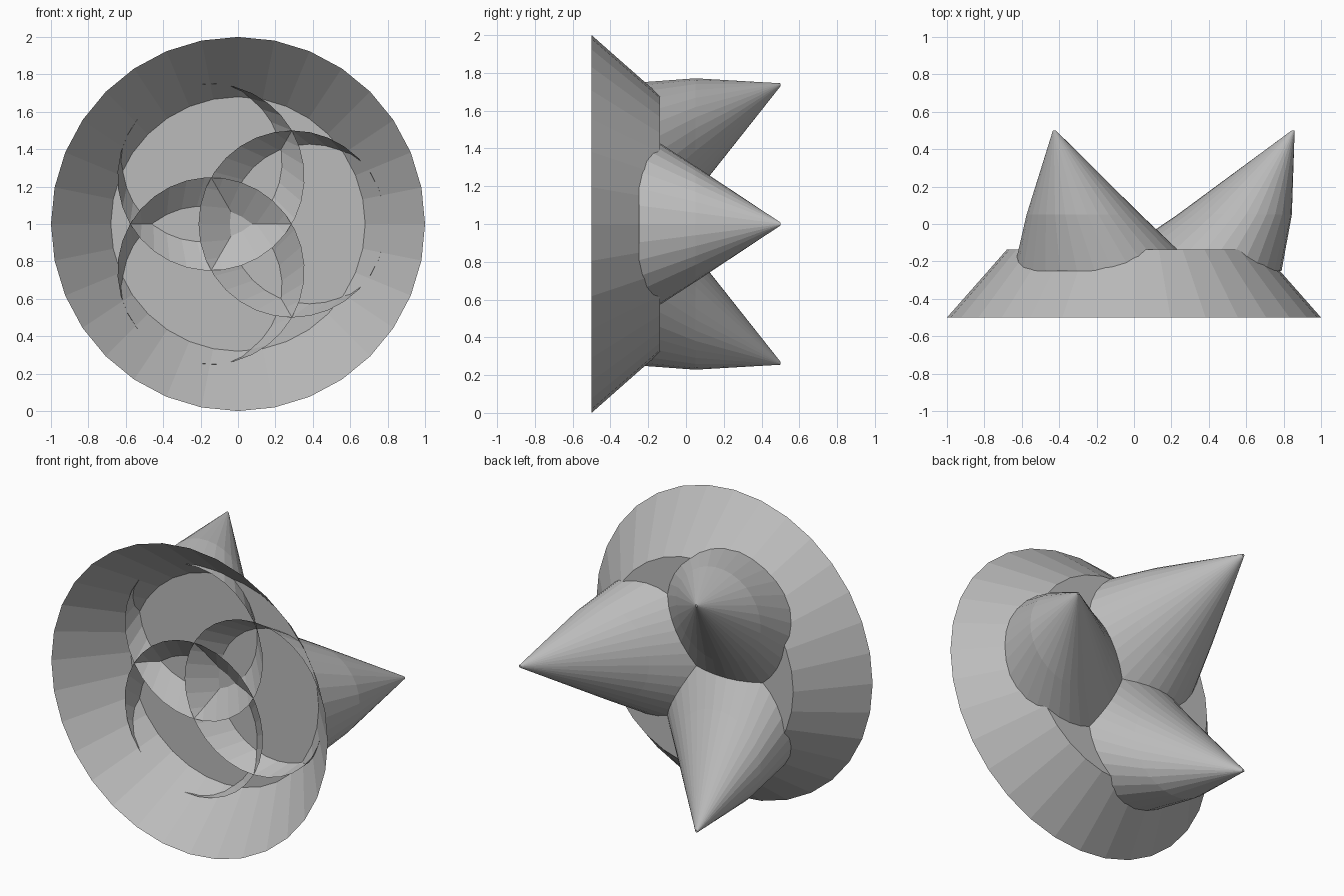
import bpy, bmesh, math

if "Cube" in bpy.data.objects:
    bpy.data.objects.remove(bpy.data.objects["Cube"])

SIDES = 32

grey = bpy.data.materials.new("plain grey")
grey.diffuse_color = (0.5, 0.5, 0.5, 1)
grey.use_nodes = True
grey.node_tree.nodes["Principled BSDF"].inputs["Base Color"].default_value = grey.diffuse_color


def loft(name, rings, angle=0.0):
    """Join circles given as (y, distance of centre from axis, radius).
    The first end stays open, the last is capped."""
    bm = bmesh.new()
    ca, sa = math.cos(angle), math.sin(angle)
    loops = []
    for y, dist, r in rings:
        loop = []
        for i in range(SIDES):
            a = 2 * math.pi * i / SIDES
            u, v = dist + r * math.cos(a), r * math.sin(a)
            loop.append(bm.verts.new((u * ca - v * sa, y, 1 + u * sa + v * ca)))
        loops.append(loop)
    for a, b in zip(loops, loops[1:]):
        for i in range(SIDES):
            j = (i + 1) % SIDES
            bm.faces.new((a[j], a[i], b[i], b[j]))
    bm.faces.new(loops[-1][::-1])
    bm.normal_update()
    mesh = bpy.data.meshes.new(name)
    bm.to_mesh(mesh)
    bm.free()
    mesh.materials.append(grey)
    obj = bpy.data.objects.new(name, mesh)
    bpy.context.collection.objects.link(obj)
    return obj


# Flared dish, open to the front with a flat back plate
loft("dish", [(-0.5, 0, 1.0), (-0.137, 0, 0.68)])

# Three leaning open spikes that pass through the back plate
for k in range(3):
    loft(f"spike_{k + 1}",
         [(-0.25, 0.289, 0.5), (0.05, 0.538, 0.306), (0.5, 0.851, 0.008)],
         k * 2 * math.pi / 3)
